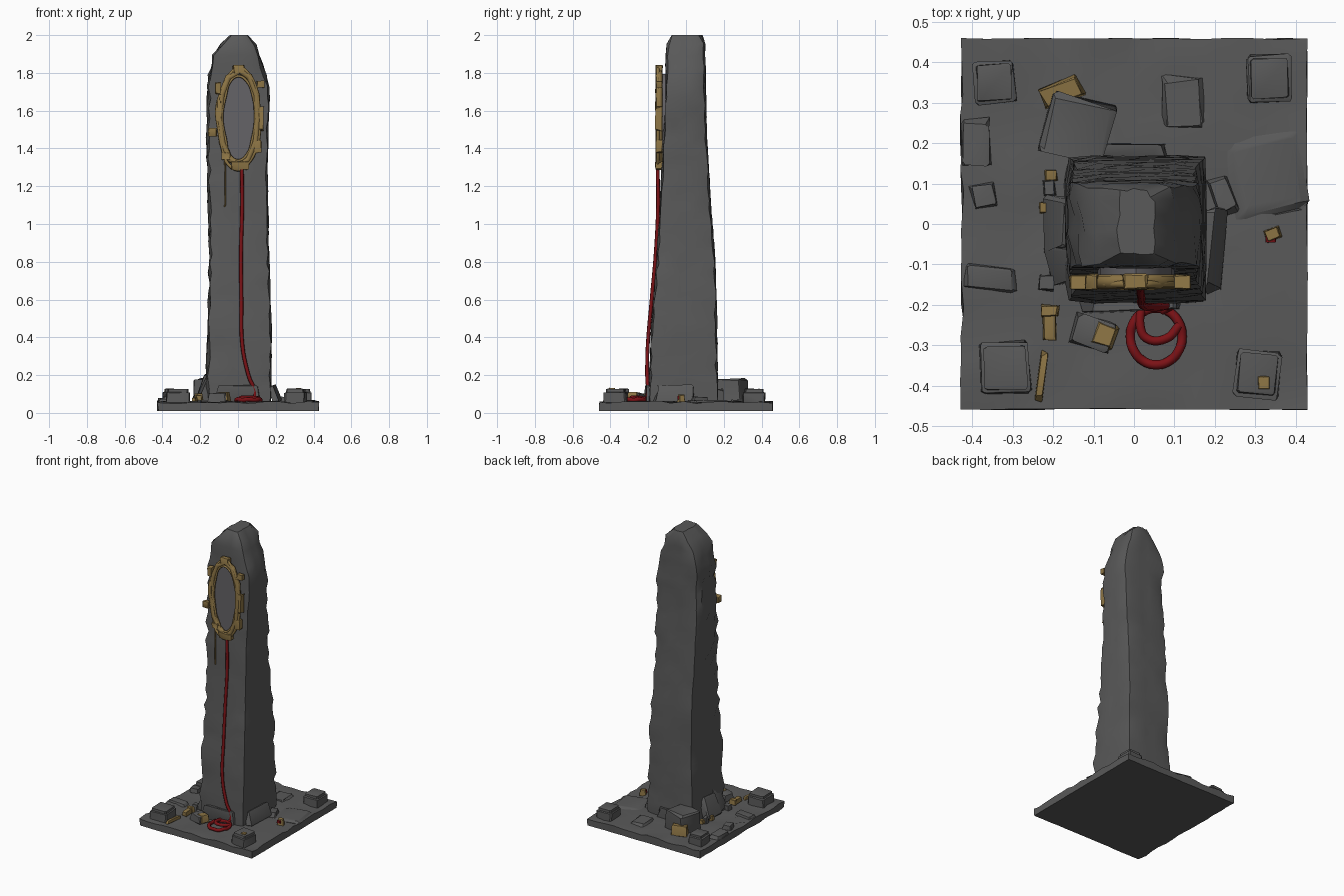
import bpy, bmesh, math, random
from math import radians, sin, cos, pi
from mathutils import Vector, Matrix

random.seed(7)
cube = bpy.data.objects.get("Cube")
if cube:
    bpy.data.objects.remove(cube, do_unlink=True)


def material(name, rgb):
    m = bpy.data.materials.new(name)
    m.use_nodes = True
    m.diffuse_color = (*rgb, 1)
    m.node_tree.nodes["Principled BSDF"].inputs["Base Color"].default_value = (*rgb, 1)
    return m


STONE = material("grey stone", (0.10, 0.10, 0.10))
GOLD = material("old gold", (0.27, 0.18, 0.06))
RED = material("red rope", (0.20, 0.006, 0.008))
GLASS = material("mirror glass", (0.13, 0.125, 0.135))


def finish(name, bm, mat, angle=35):
    bmesh.ops.recalc_face_normals(bm, faces=bm.faces[:])
    mesh = bpy.data.meshes.new(name)
    bm.to_mesh(mesh)
    bm.free()
    mesh.materials.append(mat)
    ob = bpy.data.objects.new(name, mesh)
    bpy.context.collection.objects.link(ob)
    bpy.ops.object.select_all(action='DESELECT')
    ob.select_set(True)
    bpy.context.view_layer.objects.active = ob
    bpy.ops.object.shade_smooth_by_angle(angle=radians(angle))
    return ob


def jitter(bm, amount):
    for v in bm.verts:
        v.co += Vector([random.uniform(-amount, amount) for _ in range(3)])


def chunk(name, loc, size, mat=STONE, turn=0, tilt=0, taper=1.0, rough=0.05):
    """Worn block: a tapered, subdivided and roughened box."""
    bm = bmesh.new()
    bmesh.ops.create_cube(bm, size=1)
    bmesh.ops.bevel(bm, geom=bm.edges[:], offset=0.06, segments=1, affect='EDGES')
    jitter(bm, rough)
    for v in bm.verts:
        if v.co.z > 0:
            v.co.x *= taper
            v.co.y *= taper
        v.co = Vector((v.co.x * size[0], v.co.y * size[1], v.co.z * size[2]))
    spin = Matrix.Rotation(radians(turn), 4, 'Z') @ Matrix.Rotation(radians(tilt), 4, 'Y')
    bm.transform(Matrix.Translation(loc) @ spin)
    return finish(name, bm, mat)


def tube(name, points, radius, mat, closed=False, smooth=True, sides=2):
    """Round strand that follows a path."""
    cu = bpy.data.curves.new(name, 'CURVE')
    cu.dimensions = '3D'
    cu.bevel_depth = radius
    cu.bevel_resolution = sides
    cu.resolution_u = 5
    cu.use_fill_caps = True
    if smooth:
        sp = cu.splines.new('BEZIER')
        sp.bezier_points.add(len(points) - 1)
        for p, co in zip(sp.bezier_points, points):
            p.co = co
            p.handle_left_type = p.handle_right_type = 'AUTO'
    else:
        sp = cu.splines.new('POLY')
        sp.points.add(len(points) - 1)
        for p, co in zip(sp.points, points):
            p.co = (*co, 1)
    sp.use_cyclic_u = closed
    tmp = bpy.data.objects.new(name + " path", cu)
    bpy.context.collection.objects.link(tmp)
    mesh = bpy.data.meshes.new_from_object(tmp.evaluated_get(bpy.context.evaluated_depsgraph_get()))
    bm = bmesh.new()
    bm.from_mesh(mesh)
    bpy.data.objects.remove(tmp, do_unlink=True)
    bpy.data.meshes.remove(mesh)
    return finish(name, bm, mat, 50)


# Base slab: flat underside, uneven top, chipped rim
bm = bmesh.new()
nx, ny = 13, 14
grid = bmesh.ops.create_grid(bm, x_segments=nx, y_segments=ny, size=0.5)
for v in grid["verts"]:
    v.co = Vector((v.co.x * 0.86, v.co.y * 0.92, 0.058))
solid = bmesh.ops.extrude_face_region(bm, geom=bm.faces[:])
low = [g for g in solid["geom"] if isinstance(g, bmesh.types.BMVert)]
for v in low:
    v.co.z = 0.01
for v in bm.verts:
    rim_x, rim_y = abs(v.co.x) > 0.42, abs(v.co.y) > 0.45
    if v.co.z > 0.03:
        v.co.z += random.uniform(-0.008, 0.006)
        if not rim_x:
            v.co.x += random.uniform(-0.02, 0.02)
        if not rim_y:
            v.co.y += random.uniform(-0.02, 0.02)
    if rim_x:
        chip = 0.012 if v.co.x < 0 else 0.003
        v.co.x -= math.copysign(random.uniform(-0.004, chip), v.co.x)
    if rim_y:
        v.co.y -= math.copysign(random.uniform(-0.003, 0.004), v.co.y)
finish("base_slab", bm, STONE)

# Pillar outline: height, right side, left side, front, back
OUTLINE = [
    (0.03, -.17, .175, -.197, .168), (0.40, -.158, .178, -.188, .165),
    (0.80, -.15, .165, -.155, .155), (1.10, -.155, .158, -.138, .132),
    (1.45, -.162, .158, -.118, .110), (1.70, -.16, .168, -.108, .104),
    (1.80, -.15, .145, -.107, .103), (1.90, -.128, .112, -.106, .101),
    (1.96, -.075, .092, -.10, .10), (2.0, -.035, .05, -.075, .085)]


def outline_at(z):
    for a, b in zip(OUTLINE, OUTLINE[1:]):
        if z <= b[0]:
            t = (z - a[0]) / (b[0] - a[0])
            return [p + (q - p) * t for p, q in zip(a[1:], b[1:])]
    return OUTLINE[-1][1:]


bm = bmesh.new()
levels, per_side = 36, 5
rings = []
for i in range(levels + 1):
    z = 0.03 + 1.97 * i / levels
    x0, x1, y0, y1 = outline_at(z)
    corners = [(x0, y0), (x1, y0), (x1, y1), (x0, y1)]
    centre = Vector(((x0 + x1) / 2, (y0 + y1) / 2, z))
    rough = [0.004, 0.004, 0.004, 0.010]
    ring = []
    for s in range(4):
        a, b = Vector(corners[s]), Vector(corners[(s + 1) % 4])
        for k in range(per_side):
            p = a.lerp(b, k / per_side)
            co = Vector((p.x, p.y, z))
            out = (co - centre).normalized()
            if k == 0:
                co -= out * random.uniform(0, 0.022)
            else:
                co += out * random.uniform(-1, 1) * rough[s]
            if 0 < i < levels:
                co.z += random.uniform(-0.012, 0.012)
            ring.append(bm.verts.new(co))
    rings.append(ring)
n = per_side * 4
for low, high in zip(rings, rings[1:]):
    for k in range(n):
        bm.faces.new((low[k], low[(k + 1) % n], high[(k + 1) % n], high[k]))
bm.faces.new(rings[0])
bm.faces.new(rings[-1])
finish("pillar", bm, STONE, 28)

# Mirror: pale glass in an angular gold ring
CX, CZ, FY = 0.005, 1.56, -0.143


def oval(rx, rz, y, count, wobble=0):
    return [(CX + rx * sin(2 * pi * k / count) + random.uniform(-wobble, wobble), y,
             CZ + rz * cos(2 * pi * k / count) + random.uniform(-wobble, wobble))
            for k in range(count)]


bm = bmesh.new()
bm.faces.new([bm.verts.new(p) for p in oval(0.095, 0.235, -0.128, 16)])
back = bmesh.ops.extrude_face_region(bm, geom=bm.faces[:])
for v in back["geom"]:
    if isinstance(v, bmesh.types.BMVert):
        v.co.y += 0.03
finish("mirror_glass", bm, GLASS)
tube("mirror_frame", oval(0.102, 0.25, FY, 12, 0.005), 0.018, GOLD, True, False)
tube("frame_outer_vine", oval(0.112, 0.265, FY - 0.006, 14, 0.009), 0.009, GOLD, True)
tube("frame_inner_vine", oval(0.087, 0.225, FY - 0.006, 12, 0.005), 0.007, GOLD, True)

# Knobs and leaf tips around the frame
for x, z, w, h in [(-.135, 1.485, .045, .04), (-.105, 1.72, .03, .06), (.12, 1.74, .04, .035),
                   (.105, 1.41, .035, .06), (.005, 1.82, .06, .04), (.01, 1.31, .09, .045),
                   (-.065, 1.36, .045, .035), (.125, 1.56, .02, .12), (-.1, 1.6, .022, .1)]:
    chunk("frame_ornament", (x, FY, z), (w, 0.036, h), GOLD, rough=0.08)
tube("loose_strand", [(-.07, -.15, 1.36), (-.067, -.15, 1.22), (-.069, -.147, 1.09)], 0.004, GOLD)

# Rope hanging from the mirror and coiled on the slab
tube("hanging_rope", [(.02, -.15, 1.3), (.022, -.148, 1.1), (.016, -.16, .85), (.018, -.182, .6),
                      (.024, -.203, .35), (.055, -.206, .2), (.088, -.205, .09),
                      (.07, -.215, .068)], 0.010, RED)
tube("rope_coil", [(.055 + .064 * cos(a * pi / 6), -.278 + .07 * sin(a * pi / 6),
                    .068 + .004 * (a % 2)) for a in range(12)], 0.0115, RED, True)
tube("rope_inner_loop", [(.02, -.2, .072), (.015, -.25, .08), (.03, -.282, .08),
                         (.08, -.283, .08), (.112, -.25, .076)], 0.011, RED)

# Corner stones, each with a small cap
for x, y, w, turn in [(-.345, .35, .10, 4), (.335, .36, .11, 2), (-.318, -.355, .12, 3), (.305, -.372, .11, -5)]:
    chunk("corner_stone", (x, y, .08), (w, w * 1.05, .06), turn=turn, rough=0.03)
    chunk("corner_cap", (x, y, .115), (w * .85, w * .9, .025), turn=turn, rough=0.03)

# Fallen blocks and rubble round the pillar foot
chunk("fallen_block", (-.14, .235, .115), (.17, .16, .13), turn=-14, taper=.92)
for x, y, w, d, h, turn, tilt in [
        (-.18, .0, .05, .14, .14, 0, 18), (.195, -.06, .03, .22, .09, -6, -20), (.22, .07, .05, .09, .03, 20, 0),
        (-.21, .09, .03, .04, .04, 5, 0), (-.215, -.145, .04, .04, .04, 0, 0), (-.1, -.27, .1, .08, .05, -18, 0),
        (-.355, -.135, .13, .06, .02, -5, 0), (-.37, .07, .06, .06, .03, 12, 0), (-.16, -.1, .06, .1, .15, 8, 22),
        (.12, .3, .1, .13, .015, 3, 0), (-.02, .18, .2, .04, .07, 0, 0), (.0, -.2, .24, .03, .09, 2, 0),
        (-.39, .2, .07, .12, .025, 0, 0), (.33, .12, .17, .2, .012, 9, 0)]:
    chunk("rubble", (x, y, .055 + h / 2), (w, d, h), turn=turn, tilt=tilt, taper=.85, rough=.07)

# Broken gold pieces scattered on the slab
for x, y, z, w, d, h, turn in [
        (-.18, .325, .09, .11, .055, .07, 20), (-.208, -.25, .08, .035, .08, .03, 2), (-.208, -.215, .085, .045, .03, .035, 0),
        (-.228, -.375, .07, .018, .12, .02, -8), (-.075, -.275, .085, .055, .06, .045, -20), (.32, -.393, .127, .03, .035, .012, 0),
        (-.222, .04, .075, .025, .03, .03, 0), (-.205, .12, .075, .03, .025, .025, 0), (.343, -.025, .075, .04, .03, .04, 20)]:
    chunk("gold_fragment", (x, y, z), (w, d, h), GOLD, turn=turn, taper=.85, rough=.07)
chunk("red_fragment", (.338, -.038, .08), (.025, .015, .02), RED, rough=.08)
